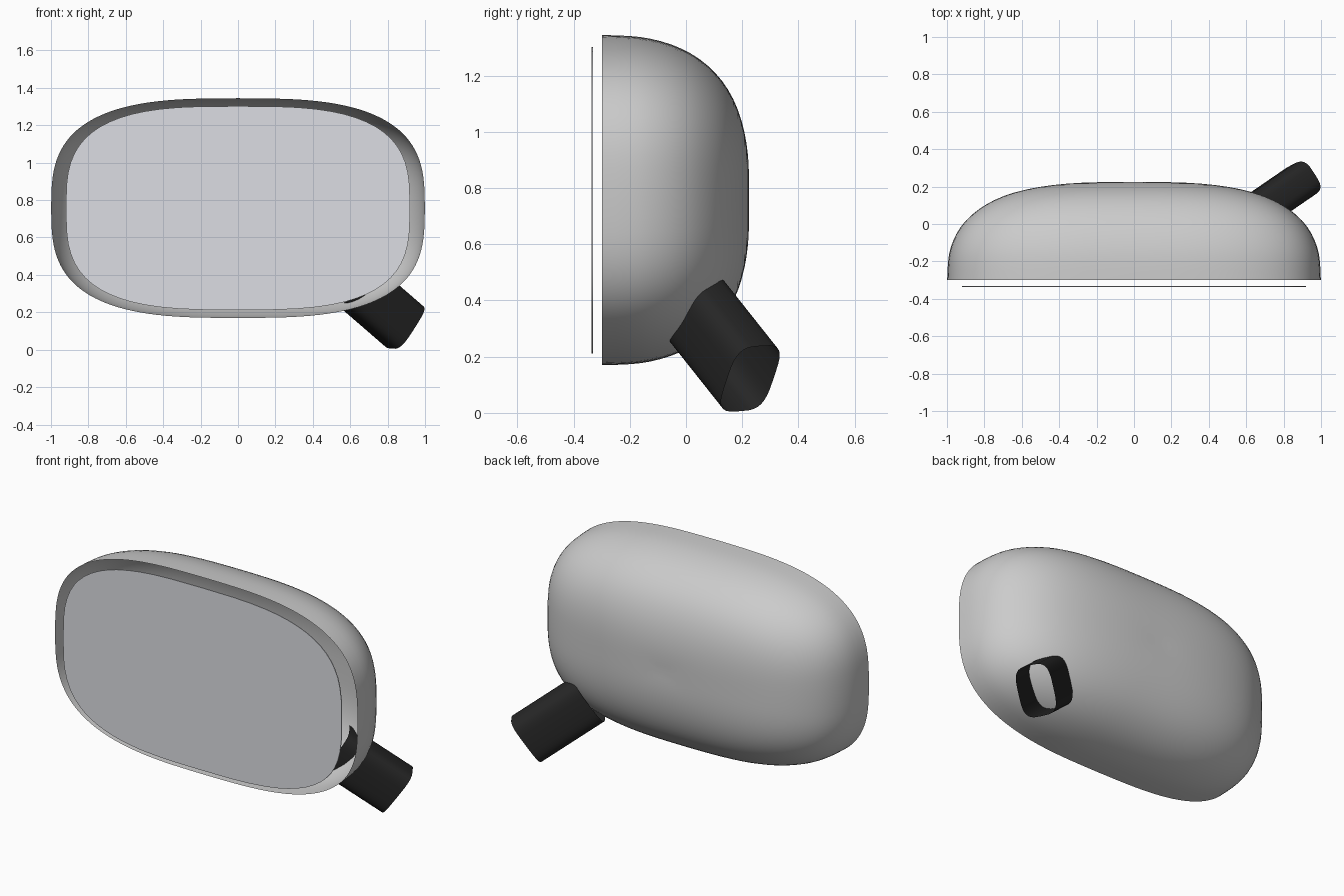
import bpy
from math import cos, sin, pi, copysign
from mathutils import Vector

if "Cube" in bpy.data.objects:
    bpy.data.objects.remove(bpy.data.objects["Cube"])


def outline(n, power):
    """Unit rounded rectangle (superellipse) points."""
    pts = []
    for i in range(n):
        a = 2 * pi * i / n
        c, s = cos(a), sin(a)
        pts.append((copysign(abs(c) ** (2 / power), c),
                    copysign(abs(s) ** (2 / power), s)))
    return pts


def material(name, rgb):
    m = bpy.data.materials.new(name)
    m.diffuse_color = (*rgb, 1)
    m.use_nodes = True
    m.node_tree.nodes["Principled BSDF"].inputs["Base Color"].default_value = m.diffuse_color
    return m


def loft(name, rings, caps=False, tip=None, mat=None):
    """Join equal-length rings with quads, optionally closed by caps or a pole."""
    n = len(rings[0])
    verts = [p for r in rings for p in r]
    faces = [(k * n + i, k * n + (i + 1) % n, (k + 1) * n + (i + 1) % n, (k + 1) * n + i)
             for k in range(len(rings) - 1) for i in range(n)]
    last = (len(rings) - 1) * n
    if caps:
        faces += [tuple(reversed(range(n))), tuple(range(last, last + n))]
    if tip:
        verts.append(tip)
        faces += [(last + i, last + (i + 1) % n, len(verts) - 1) for i in range(n)]
    me = bpy.data.meshes.new(name)
    me.from_pydata(verts, [], faces)
    ob = bpy.data.objects.new(name, me)
    bpy.context.collection.objects.link(ob)
    if mat:
        me.materials.append(mat)
    bpy.ops.object.select_all(action='DESELECT')
    ob.select_set(True)
    bpy.context.view_layer.objects.active = ob
    bpy.ops.object.shade_smooth_by_angle(angle=0.7)
    return ob


CZ = 0.757

# Housing: open-fronted shell, (depth, width scale, height scale) per ring
profile = [(-.299, 1, 1), (-.2, .997, .996), (-.13, .985, .982), (-.05, .953, .945),
           (.02, .903, .89), (.08, .833, .815), (.13, .75, .725), (.17, .645, .615),
           (.2, .51, .48), (.217, .36, .34), (.224, .22, .21), (.224, .1, .1)]
shape = outline(64, 3.0)
housing = loft("mirror_housing",
               [[(u * sx, y, CZ + v * .588 * sz) for u, v in shape] for y, sx, sz in profile],
               tip=(0, .222, CZ))
housing.modifiers.new("smooth", 'SUBSURF').levels = 1
housing.modifiers["smooth"].render_levels = 1

# Mirror glass: thin plate in front of the shell
loft("mirror_glass",
     [[(u * .92, y, CZ + v * .545) for u, v in outline(64, 3.1)] for y in (-.336, -.331)],
     caps=True, mat=material("glass_grey", (.72, .73, .77)))

# Mounting stalk: open rounded tube pointing down, out and back
axis = Vector((.67, .46, -.58)).normalized()
tall = Vector((.54, .29, .79))
tall = (tall - axis * tall.dot(axis)).normalized()
wide = axis.cross(tall)
end = Vector((.892, .229, .122))
loft("mounting_stalk",
     [[end - axis * t + tall * u * .143 + wide * v * .1 for u, v in outline(32, 3.6)]
      for t in (.42, 0)],
     mat=material("black_plastic", (.02, .02, .02)))
